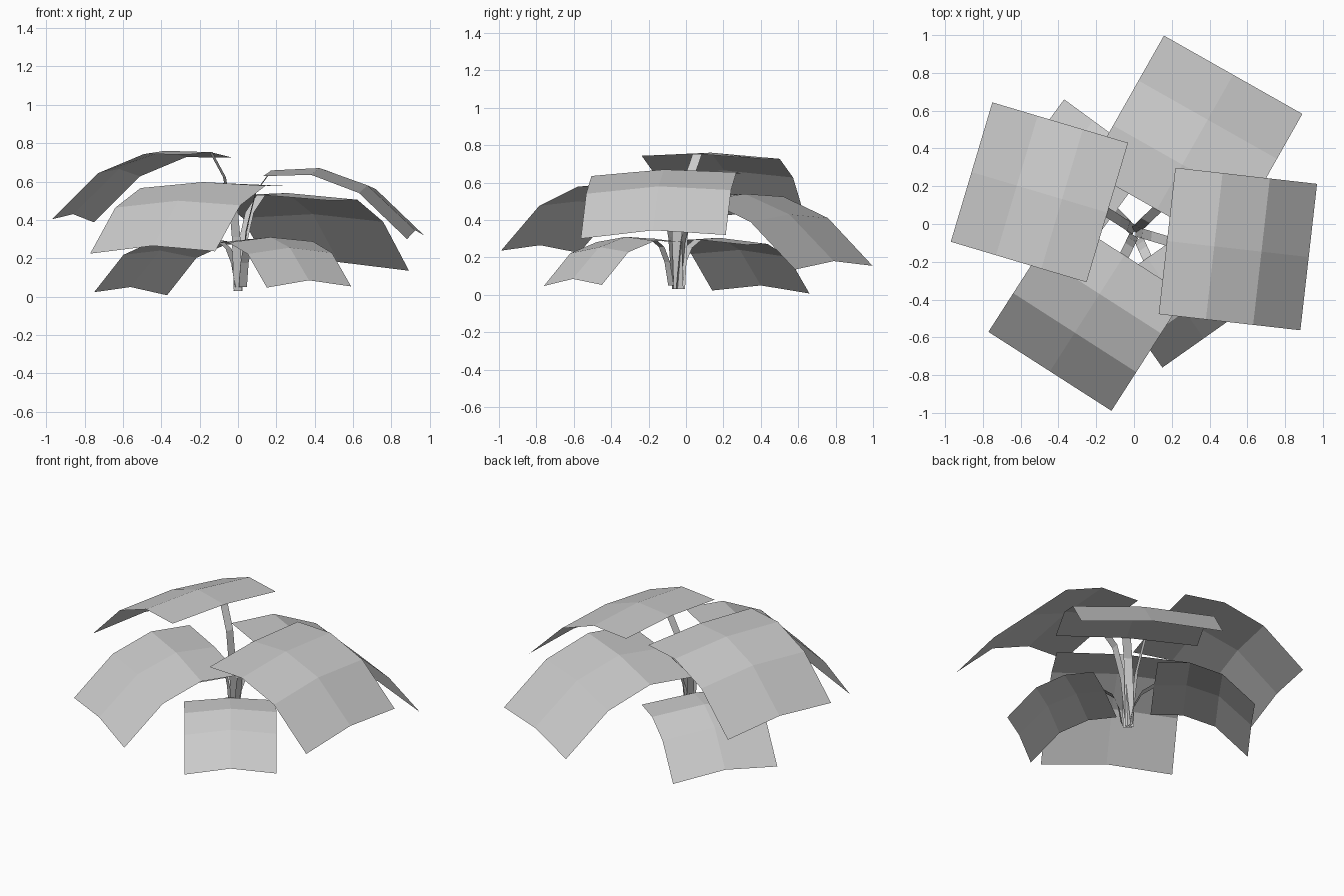
import bpy
import math
from mathutils import Vector

cube = bpy.data.objects.get("Cube")
if cube:
    bpy.data.objects.remove(cube, do_unlink=True)

grey = bpy.data.materials.new("leaf grey")
grey.use_nodes = True
colour = (0.6, 0.6, 0.6, 1)
grey.diffuse_color = colour
grey.node_tree.nodes["Principled BSDF"].inputs["Base Color"].default_value = colour


def sheet(name, rows):
    """Flat-shaded sheet through equal rows of points."""
    n = len(rows[0])
    verts = [p for row in rows for p in row]
    faces = [(i * n + j, i * n + j + 1, (i + 1) * n + j + 1, (i + 1) * n + j)
             for i in range(len(rows) - 1) for j in range(n - 1)]
    mesh = bpy.data.meshes.new(name)
    mesh.from_pydata(verts, [], faces)
    mesh.materials.append(grey)
    obj = bpy.data.objects.new(name, mesh)
    bpy.context.collection.objects.link(obj)


def leaf(name, tip, angle, length, width, heights, tilt, root):
    """Arched leaf, drooping to both sides of its midrib, with a ribbon stem."""
    a = math.radians(angle)
    out = Vector((math.cos(a), math.sin(a), 0))
    side = Vector((-out.y, out.x, 0))
    rows = []
    for i, z in enumerate(heights):
        mid = Vector((tip[0], tip[1], z)) - out * length * (1 - i / 3)
        droop = 0.02 + 0.005 * i
        rows.append([mid + side * s * width / 2 + Vector((0, 0, s * tilt - abs(s) * droop))
                     for s in (-1, 0, 1)])
    sheet(name + "_leaf", rows)

    # Stem bends outward as it climbs to the inner end of the midrib
    start, end = Vector(root), rows[0][1]
    stem = []
    for reach, climb in ((0, 0), (0.2, 0.5), (0.5, 0.82), (1, 1)):
        p = start.lerp(end, reach)
        p.z = start.z + (end.z - start.z) * climb
        stem.append([p - side * 0.026, p + side * 0.026])
    sheet(name + "_stem", stem)


# Three tiers of leaves, in opposite pairs
leaf("top_right", (-0.86, 0.275), 163.4, 0.75, 0.77,
     (0.753, 0.76, 0.665, 0.43), 0.008, (0, -0.03, 0.03))
leaf("top_left", (0.925, -0.175), -6.5, 0.755, 0.78,
     (0.658, 0.67, 0.58, 0.345), 0.01, (0.01, -0.04, 0.03))
leaf("middle_back", (0.525, 0.79), 60.5, 0.82, 0.842,
     (0.53, 0.54, 0.43, 0.18), 0.01, (0, -0.04, 0.03))
leaf("middle_front", (-0.445, -0.78), 237.3, 0.73, 0.774,
     (0.59, 0.597, 0.5, 0.265), 0.006, (0, -0.06, 0.03))
leaf("low_back", (-0.56, 0.4), 143.8, 0.57, 0.644,
     (0.295, 0.305, 0.24, 0.05), 0.008, (0, -0.04, 0.05))
leaf("low_front", (0.37, -0.605), -54.8, 0.52, 0.538,
     (0.3, 0.31, 0.255, 0.085), 0.003, (0.025, -0.08, 0.05))
